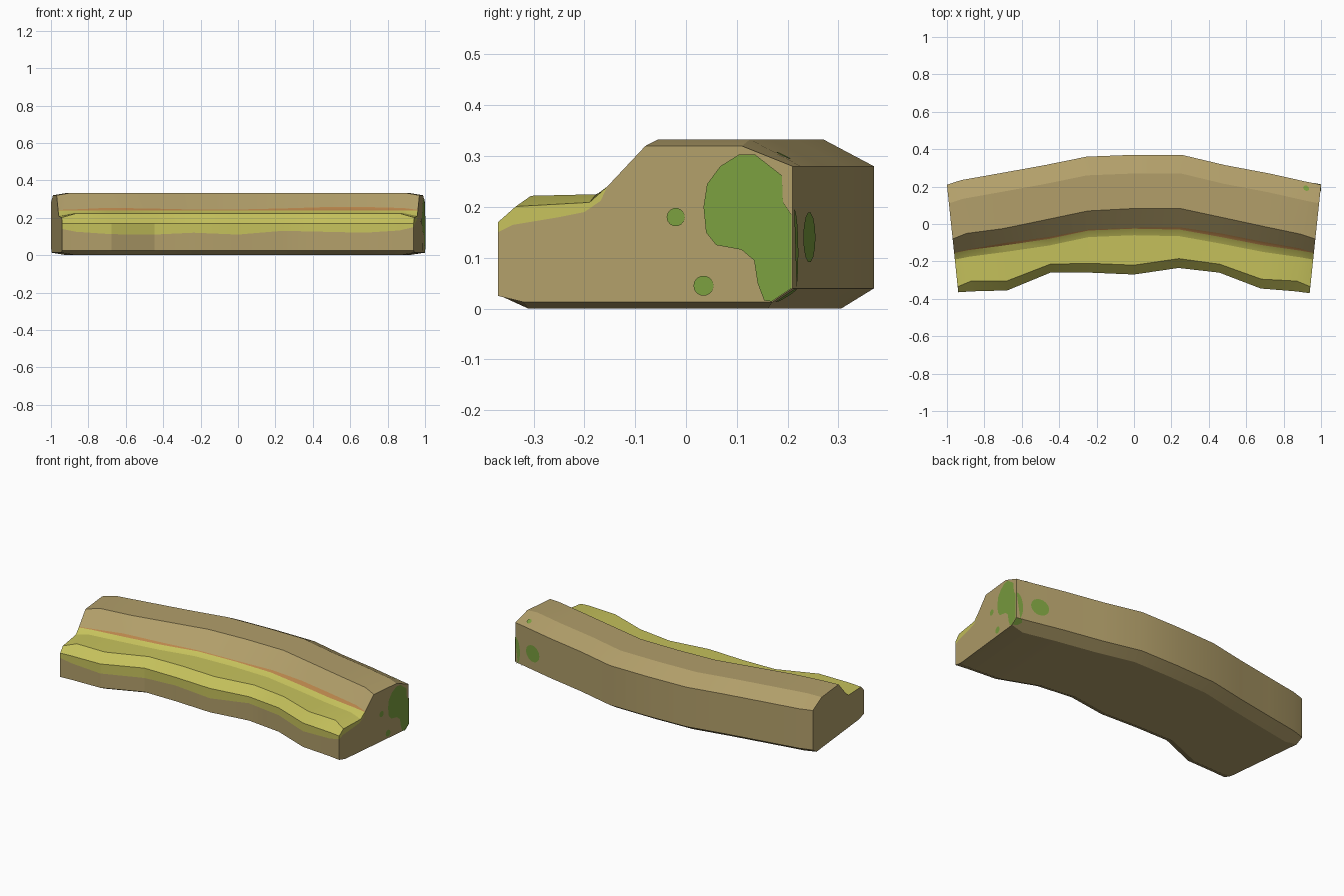
import bpy, bmesh, math
from mathutils import Vector

if "Cube" in bpy.data.objects:
    bpy.data.objects.remove(bpy.data.objects["Cube"])


def material(name, rgb):
    lin = [(c / 255 / 12.92) if c < 10 else ((c / 255 + 0.055) / 1.055) ** 2.4 for c in rgb]
    m = bpy.data.materials.new(name)
    m.diffuse_color = (*lin, 1)
    m.use_nodes = True
    m.node_tree.nodes["Principled BSDF"].inputs["Base Color"].default_value = m.diffuse_color
    return m


STONE = material("tan_stone", (178, 159, 106))
GRASS = material("yellow_grass", (198, 194, 92))
MOSS = material("green_moss", (123, 159, 63))
RUST = material("orange_soil", (186, 134, 76))


def add_object(name, bm, mats):
    me = bpy.data.meshes.new(name)
    bm.to_mesh(me)
    bm.free()
    ob = bpy.data.objects.new(name, me)
    bpy.context.collection.objects.link(ob)
    for m in mats:
        me.materials.append(m)
    return ob


def place(t, y, z):
    """Stations fan out slightly, so the ends lean outward at the back."""
    return Vector((t * (0.978 + 0.105 * y), y, z))


# Stations along the curb:
# t, back y, slope top y, slope foot y, grass edge y, front y, grass hem z, soil height
STATIONS = [
    (-1.00, .21, -.080, -.155, -.335, -.365, .140, .002),
    (-0.92, .235, -.050, -.140, -.305, -.360, .125, .004),
    (-0.72, .27, -.025, -.115, -.305, -.355, .112, .013),
    (-0.47, .315, .025, -.080, -.215, -.260, .110, .009),
    (-0.25, .36, .070, -.035, -.210, -.260, .120, .004),
    (0.00, .37, .083, -.025, -.220, -.270, .110, .004),
    (0.25, .37, .083, -.030, -.185, -.235, .130, .010),
    (0.48, .315, .035, -.070, -.215, -.260, .125, .017),
    (0.72, .27, -.015, -.115, -.295, -.345, .120, .017),
    (0.92, .226, -.055, -.142, -.305, -.360, .132, .012),
    (1.00, .21, -.080, -.155, -.335, -.370, .150, .002),
]


def section(t, back, st, sb, gf, front, hem, soil):
    end = abs(t) == 1
    top, bot = (.32, .013) if end else (.333, 0)
    g_in, g_out = (.209, .201) if end else (.225, .222)
    f = soil / (top - .24)
    return [(back, .04), (back, .28), (back - .1, top), (st, top),
            (sb + f * (st - sb), .24 + soil), (sb, .24), (sb - .035, g_in),
            (gf, g_out), (front, .17), (front, hem), (front, .025),
            (front + .05, bot), (back - (.04 if end else .065), bot)]


# Curved curb body swept through the stations
bm = bmesh.new()
rings = [[bm.verts.new(place(s[0], y, z)) for y, z in section(*s)] for s in STATIONS]
n = len(rings[0])
for a, b in zip(rings, rings[1:]):
    for i in range(n):
        j = (i + 1) % n
        face = bm.faces.new((a[i], a[j], b[j], b[i]))
        face.material_index = 2 if i == 4 else 1 if 5 <= i <= 8 else 0
# Left end is plain, right end has grass hanging over its top
bm.faces.new(rings[0])
r = rings[-1]
hang = [bm.verts.new(place(1, y, z)) for y, z in
        ((-.34, .165), (-.25, .18), (-.2, .19), (-.168, .212))]
bm.faces.new(r[5:10] + hang).material_index = 1
bm.faces.new(r[:6] + hang[::-1] + r[9:])
bmesh.ops.recalc_face_normals(bm, faces=bm.faces)
curb = add_object("curved_curb", bm, [STONE, GRASS, RUST])
bpy.context.view_layer.objects.active = curb
curb.select_set(True)
bpy.ops.object.shade_smooth_by_angle(angle=math.radians(20))
curb.select_set(False)


def patch(name, origin, u, v, pts):
    """Flat moss patch drawn in the u, v plane, lifted slightly off the stone."""
    u, v = Vector(u).normalized(), Vector(v).normalized()
    lift = u.cross(v).normalized() * 0.003
    bm = bmesh.new()
    bm.faces.new([bm.verts.new(Vector(origin) + u * a + v * b + lift) for a, b in pts])
    return add_object(name, bm, [MOSS])


def oval(cx, cy, rx, ry, start=0, stop=360, steps=14):
    k = steps if stop - start == 360 else steps - 1
    return [(cx + rx * math.cos(math.radians(start + (stop - start) * i / k)),
             cy + ry * math.sin(math.radians(start + (stop - start) * i / k)))
            for i in range(steps)]


# Moss on the right end
end_o, end_u, up = (0.978, 0, 0), (0.105, 1, 0), (0, 0, 1)
big = [(.105, .303), (.068, .28), (.042, .245), (.035, .2), (.04, .15), (.06, .125),
       (.11, .116), (.135, .095), (.142, .05), (.155, .016), (.17, .014), (.209, .04),
       (.209, .185), (.192, .21), (.19, .262), (.137, .303)]
patch("end_moss_large", end_o, end_u, up, big)
patch("end_moss_spot_upper", end_o, end_u, up, oval(-.02, .18, .018, .018))
patch("end_moss_spot_lower", end_o, end_u, up, oval(.035, .045, .02, .02))

# Moss on the back face near the right end
patch("back_moss_spot", (.86, .2398, .14), (-.197, .044, 0), up, oval(0, 0, .055, .05))
corner, along = (1, .21, 0), (-.0784, .016, 0)
patch("back_moss_edge", corner, along, up, oval(0, .11, .04, .085, -55, 90))
patch("top_moss_spot", (.92, .19, .299), along, (0, -.1, .05), oval(0, 0, .016, .016))
patch("bottom_moss_edge", (1, .21, .04), (-.08, .016, 0), (0, .05, .034),
      [(0, 0), (0, -.045), (.03, -.04), (.045, -.02), (.035, 0)])
